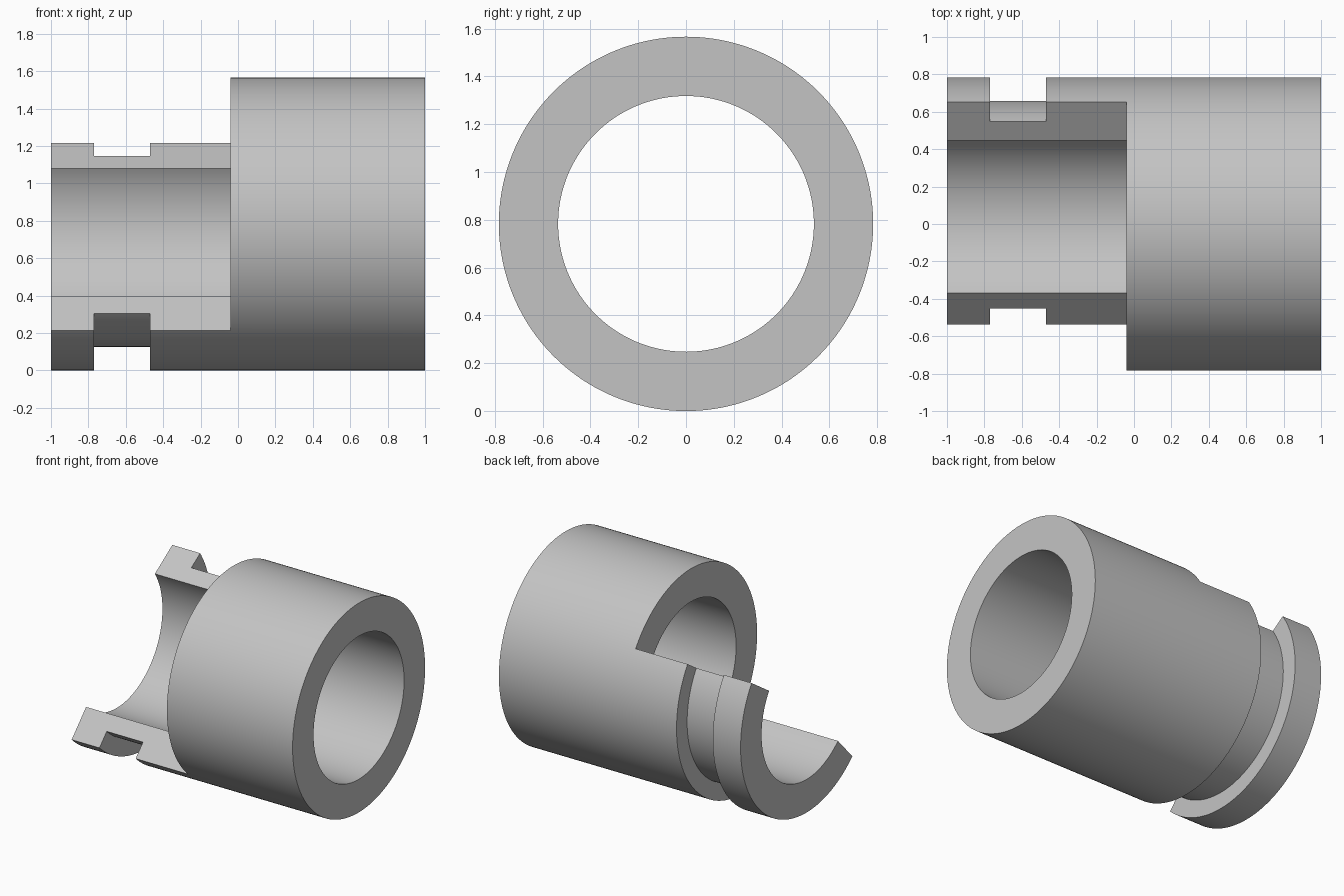
import bpy, bmesh, math

cube = bpy.data.objects.get("Cube")
if cube:
    bpy.data.objects.remove(cube, do_unlink=True)

OUTER, INNER, GROOVE = 0.783, 0.535, 0.658    # radii around the x axis
SHOULDER = -0.04                              # where the full ring begins
START, END = math.radians(-133.4), math.radians(33.6)   # arc kept on the open end
SHELL_STEPS, OPEN_STEPS = 84, 96

# Wall section as (x, radius): grooved open end, then the full ring
section = [(-1, OUTER), (-0.77, OUTER), (-0.77, GROOVE), (-0.47, GROOVE),
           (-0.47, OUTER), (SHOULDER, OUTER), (1, OUTER),
           (1, INNER), (SHOULDER, INNER), (-1, INNER)]
whole = list(range(len(section)))
ring = [5, 6, 7, 8]                           # section of the full ring only
shell = [i for i in whole if i not in (6, 7)]  # section of the open end only

bm = bmesh.new()


def station(angle, used):
    """Place the chosen section points at one angle around the axis."""
    verts = {}
    for i in used:
        x, r = section[i]
        verts[i] = bm.verts.new((x, r * math.cos(angle), OUTER + r * math.sin(angle)))
    return verts


def skin(a, b, loop):
    """Join two stations along a closed loop of section points."""
    for i, j in zip(loop, loop[1:] + loop[:1]):
        bm.faces.new((a[i], a[j], b[j], b[i]))


# Stations through the half shell, then through the cut-away side
shell_stations = [station(START + (END - START) * k / SHELL_STEPS, whole)
                  for k in range(SHELL_STEPS + 1)]
gap = 2 * math.pi - (END - START)
open_stations = [station(END + gap * k / OPEN_STEPS, ring) for k in range(1, OPEN_STEPS)]
open_stations = [shell_stations[-1]] + open_stations + [shell_stations[0]]

for a, b in zip(shell_stations, shell_stations[1:]):
    skin(a, b, whole)
for a, b in zip(open_stations, open_stations[1:]):
    skin(a, b, ring)

# Flat cut faces at both ends of the half shell
for s in (shell_stations[0], shell_stations[-1]):
    bm.faces.new([s[i] for i in shell])

bmesh.ops.recalc_face_normals(bm, faces=bm.faces)
mesh = bpy.data.meshes.new("cutaway_sleeve")
bm.to_mesh(mesh)
bm.free()
sleeve = bpy.data.objects.new("cutaway_sleeve", mesh)
bpy.context.collection.objects.link(sleeve)

# Plain grey finish
grey = bpy.data.materials.new("light_grey")
grey.use_nodes = True
colour = (0.55, 0.55, 0.55, 1)
grey.diffuse_color = colour
grey.node_tree.nodes["Principled BSDF"].inputs["Base Color"].default_value = colour
mesh.materials.append(grey)

# Smooth round walls with crisp edges
bpy.ops.object.select_all(action="DESELECT")
sleeve.select_set(True)
bpy.context.view_layer.objects.active = sleeve
bpy.ops.object.shade_smooth_by_angle(angle=math.radians(30))
